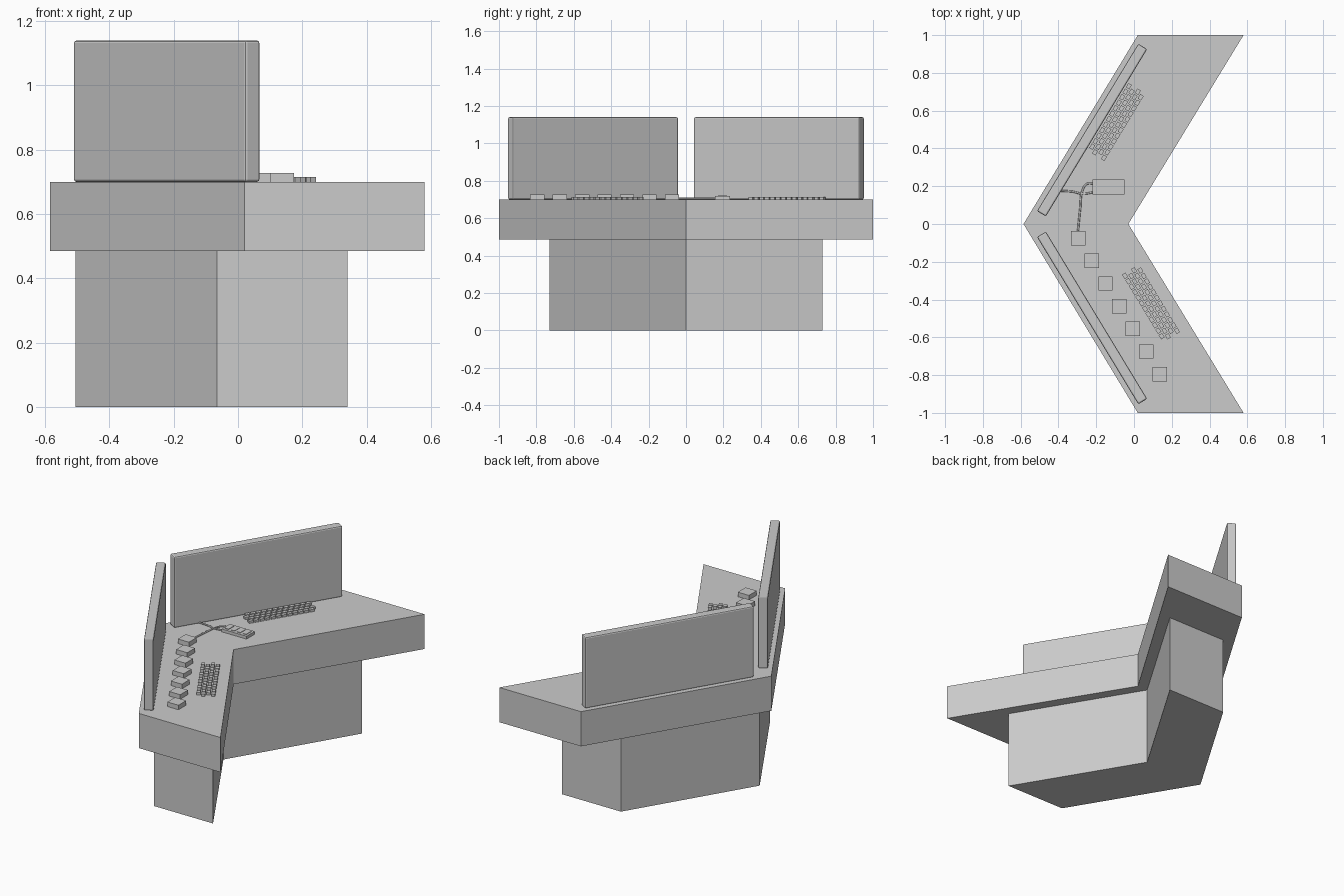
import bpy, bmesh, math
from mathutils import Vector, Matrix

default = bpy.data.objects.get("Cube")
if default:
    bpy.data.objects.remove(default, do_unlink=True)

# Single grey finish
grey = bpy.data.materials.new("plain_grey")
grey.use_nodes = True
grey.diffuse_color = (0.6, 0.6, 0.6, 1)
grey.node_tree.nodes["Principled BSDF"].inputs["Base Color"].default_value = (0.6, 0.6, 0.6, 1)

WING = math.radians(58.8)   # angle of the rear wing; the front wing mirrors it
DESK_TOP = 0.70


def finish(name, bm):
    bmesh.ops.recalc_face_normals(bm, faces=bm.faces[:])
    mesh = bpy.data.meshes.new(name)
    bm.to_mesh(mesh)
    bm.free()
    mesh.materials.append(grey)
    obj = bpy.data.objects.new(name, mesh)
    bpy.context.collection.objects.link(obj)
    return obj


def add_box(bm, centre, size, angle=0.0):
    matrix = (Matrix.Translation(centre) @ Matrix.Rotation(angle, 4, 'Z')
              @ Matrix.Diagonal((*size, 1)))
    bmesh.ops.create_cube(bm, size=1, matrix=matrix)


def box(name, centre, size, angle=0.0):
    bm = bmesh.new()
    add_box(bm, centre, size, angle)
    return finish(name, bm)


def chevron(name, apex, outer, inner, notch, half, bottom, top):
    """V-shaped slab extruded upwards."""
    outline = [(apex, 0), (outer, -half), (inner, -half),
               (notch, 0), (inner, half), (outer, half)]
    bm = bmesh.new()
    face = bm.faces.new([bm.verts.new((x, y, bottom)) for x, y in outline])
    raised = bmesh.ops.extrude_face_region(bm, geom=[face])
    verts = [v for v in raised["geom"] if isinstance(v, bmesh.types.BMVert)]
    bmesh.ops.translate(bm, verts=verts, vec=(0, 0, top - bottom))
    return finish(name, bm)


def keyboard(name, x, y, angle, rows=4, columns=12):
    """Staggered rows of loose keys."""
    bm = bmesh.new()
    turn = Matrix.Rotation(angle, 4, 'Z')
    for r in range(rows):
        for c in range(columns):
            u = (c - (columns - 1) / 2) * 0.034 + (0.009 if r % 2 else -0.009)
            v = (r - (rows - 1) / 2) * 0.028
            spot = Vector((x, y, DESK_TOP + 0.007)) + turn @ Vector((u, v, 0))
            add_box(bm, spot, (0.027, 0.021, 0.015), angle)
    return finish(name, bm)


def cable(name, points):
    curve = bpy.data.curves.new(name, 'CURVE')
    curve.dimensions = '3D'
    curve.bevel_depth = 0.005
    curve.bevel_resolution = 2
    curve.resolution_u = 6
    curve.use_fill_caps = True
    spline = curve.splines.new('BEZIER')
    spline.bezier_points.add(len(points) - 1)
    for p, (x, y) in zip(spline.bezier_points, points):
        p.co = (x, y, DESK_TOP + 0.005)
        p.handle_left_type = p.handle_right_type = 'AUTO'
    curve.materials.append(grey)
    obj = bpy.data.objects.new(name, curve)
    bpy.context.collection.objects.link(obj)


# Desk
chevron("desk_base", -0.505, -0.065, 0.34, -0.10, 0.73, 0, 0.485)
chevron("desk_top", -0.585, 0.02, 0.58, -0.03, 1.0, 0.485, DESK_TOP)

# Screens, one per wing
for side, label in ((1, "rear"), (-1, "front")):
    screen = box(label + "_screen", (-0.222, side * 0.497, 0.92),
                 (1.035, 0.055, 0.44), side * WING)
    bevel = screen.modifiers.new("soft_edges", 'BEVEL')
    bevel.width = 0.008
    bevel.segments = 2

# Keyboards
keyboard("rear_keyboard", -0.093, 0.54, WING)
keyboard("front_keyboard", 0.09, -0.42, -WING)

# Row of small boxes along the front wing
for i in range(7):
    box(f"small_box_{i + 1}", (-0.295 + 0.072 * i, -0.075 - 0.12 * i, DESK_TOP + 0.014),
        (0.076, 0.076, 0.028))

# Power strip with sockets
box("power_strip", (-0.135, 0.195, DESK_TOP + 0.009), (0.17, 0.08, 0.018))
for i in range(4):
    box(f"socket_{i + 1}", (-0.195 + 0.04 * i, 0.195, DESK_TOP + 0.019), (0.024, 0.05, 0.004))

# Cables
cable("box_cable", [(-0.297, -0.04), (-0.285, 0.08), (-0.272, 0.18), (-0.25, 0.212), (-0.215, 0.215)])
cable("screen_cable", [(-0.40, 0.175), (-0.33, 0.172), (-0.27, 0.16), (-0.215, 0.168)])
